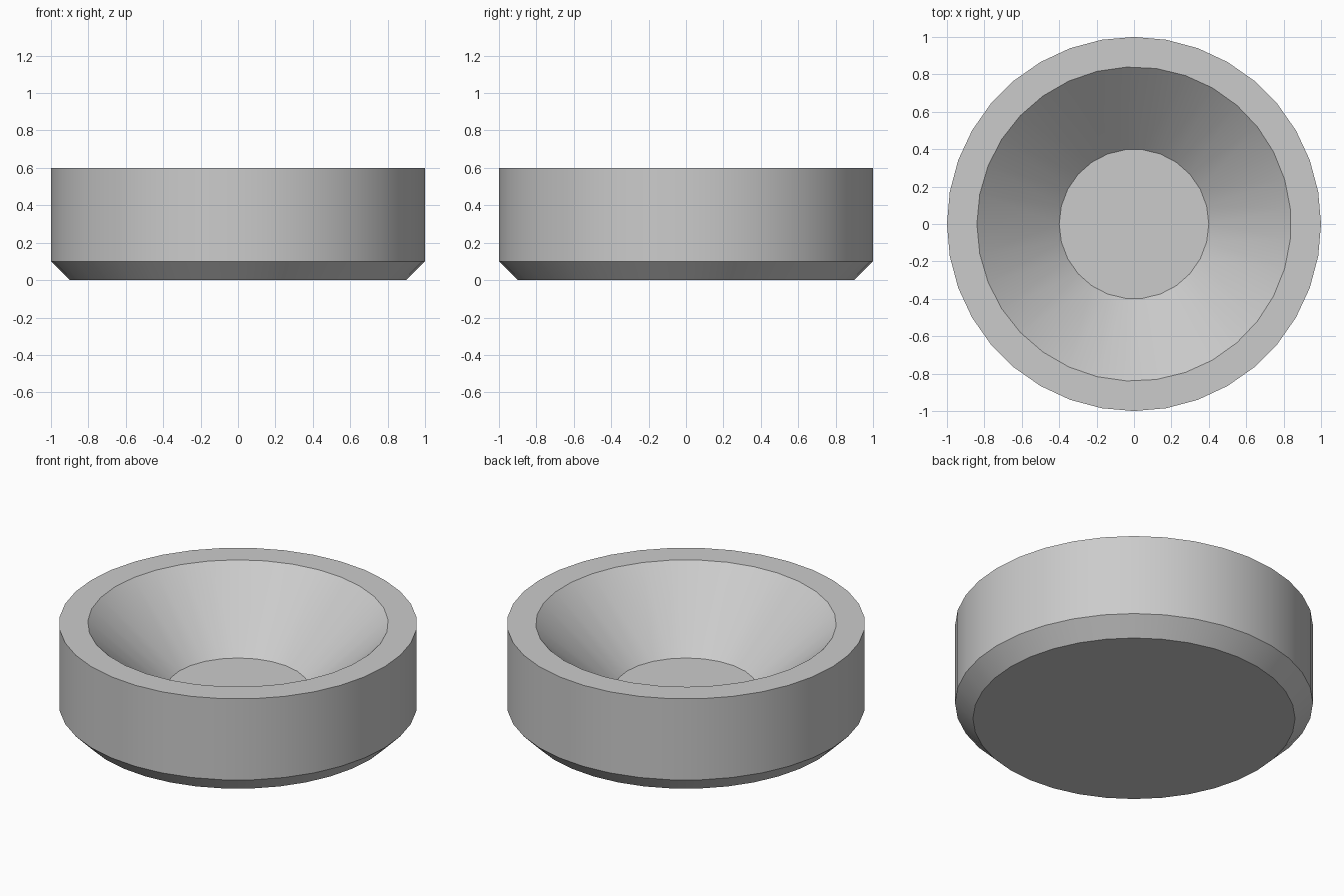
import bpy
import bmesh
import math

cube = bpy.data.objects.get("Cube")
if cube:
    bpy.data.objects.remove(cube, do_unlink=True)

# Single plain grey
grey = bpy.data.materials.new("light_grey")
grey.use_nodes = True
colour = (0.6, 0.6, 0.6, 1)
grey.diffuse_color = colour
grey.node_tree.nodes["Principled BSDF"].inputs["Base Color"].default_value = colour

bm = bmesh.new()


def ring(radius, z, sides):
    """Closed loop of edges, with one corner on the -x axis."""
    verts = []
    for i in range(sides):
        a = math.pi + math.tau * i / sides
        verts.append(bm.verts.new((radius * math.cos(a), radius * math.sin(a), z)))
    edges = [bm.edges.new((verts[i - 1], verts[i])) for i in range(sides)]
    return verts, edges


# Profile from the underside, up the wall, over the rim, down to the dish floor
profile = [
    (0.9, 0.0, 36),
    (1.0, 0.1, 36),
    (1.0, 0.6, 36),
    (0.84, 0.6, 33),
    (0.4, 0.2, 26),
]
rings = [ring(*p) for p in profile]
for lower, upper in zip(rings, rings[1:]):
    bmesh.ops.bridge_loops(bm, edges=lower[1] + upper[1])

# Underside and dish floor
bm.faces.new(rings[0][0])
bm.faces.new(rings[-1][0])
bmesh.ops.recalc_face_normals(bm, faces=bm.faces)

mesh = bpy.data.meshes.new("round_dish")
bm.to_mesh(mesh)
bm.free()
mesh.materials.append(grey)
dish = bpy.data.objects.new("round_dish", mesh)
bpy.context.collection.objects.link(dish)

# Smooth walls with crisp rims
bpy.ops.object.select_all(action="DESELECT")
dish.select_set(True)
bpy.context.view_layer.objects.active = dish
bpy.ops.object.shade_smooth_by_angle(angle=math.radians(30))
